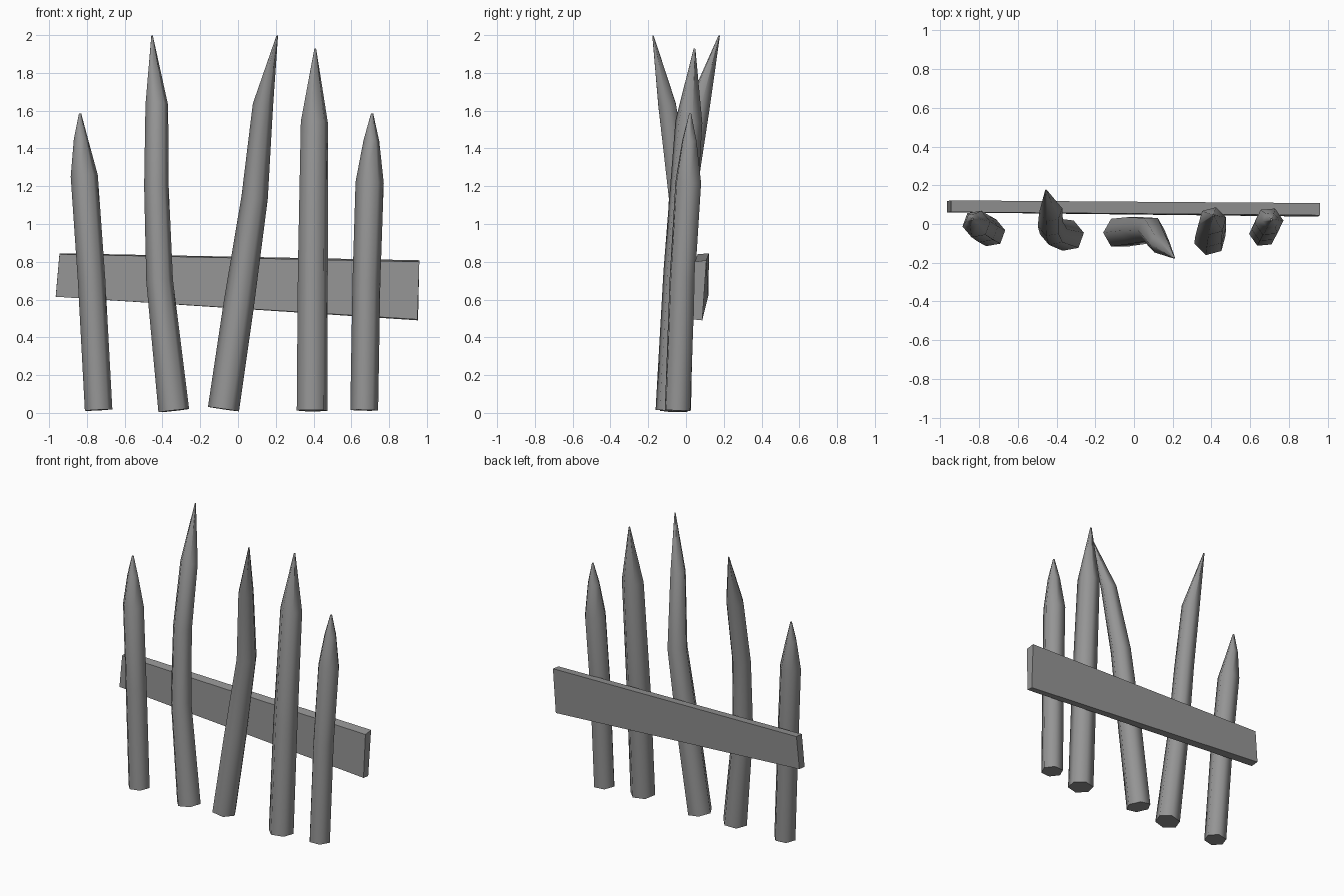
import bpy, bmesh, math
from mathutils import Vector

if "Cube" in bpy.data.objects:
    bpy.data.objects.remove(bpy.data.objects["Cube"])

wood = bpy.data.materials.new("weathered grey")
wood.diffuse_color = (0.3, 0.3, 0.3, 1)
wood.use_nodes = True
wood.node_tree.nodes["Principled BSDF"].inputs["Base Color"].default_value = wood.diffuse_color


def finish(bm, name):
    bmesh.ops.recalc_face_normals(bm, faces=bm.faces)
    me = bpy.data.meshes.new(name)
    bm.to_mesh(me)
    bm.free()
    me.materials.append(wood)
    ob = bpy.data.objects.new(name, me)
    bpy.context.collection.objects.link(ob)
    return ob


def stake(name, rings, turn=0.0, sides=6):
    """Loft a hexagon along (x, y, z, radius) stations, ending in a small tip."""
    bm = bmesh.new()
    pts = [Vector(r[:3]) for r in rings]
    loops = []
    for i, r in enumerate(rings):
        axis = (pts[min(i + 1, len(pts) - 1)] - pts[max(i - 1, 0)]).normalized()
        u = (Vector((1, 0, 0)) - axis * axis.x).normalized()
        v = axis.cross(u)
        loop = []
        for k in range(sides):
            a = math.radians(turn) + 2 * math.pi * k / sides
            loop.append(bm.verts.new(pts[i] + r[3] * (math.cos(a) * u + math.sin(a) * v)))
        loops.append(loop)
    for a, b in zip(loops, loops[1:]):
        for k in range(sides):
            n = (k + 1) % sides
            bm.faces.new((a[k], a[n], b[n], b[k])).smooth = True
    bm.faces.new(loops[0][::-1])
    bm.faces.new(loops[-1])
    # keep the cut bottom edge crisp
    for k in range(sides):
        bm.edges.get((loops[0][k], loops[0][(k + 1) % sides])).smooth = False
    return finish(bm, name)


# Five sharpened, crooked stakes, left to right
stake("stake_far_left", [(-0.738, -0.045, 0.015, 0.074), (-0.775, -0.025, 0.7, 0.074),
                         (-0.814, 0.0, 1.255, 0.073), (-0.832, 0.018, 1.45, 0.038),
                         (-0.836, 0.025, 1.585, 0.006)], 10)
stake("stake_left", [(-0.34, -0.06, 0.012, 0.083), (-0.415, -0.04, 0.7, 0.072),
                     (-0.432, 0.0, 1.2, 0.066), (-0.43, 0.07, 1.63, 0.061),
                     (-0.455, 0.176, 1.998, 0.004)], 10)
stake("stake_middle", [(-0.077, -0.045, 0.02, 0.083), (0.005, -0.035, 0.58, 0.081),
                       (0.088, -0.03, 1.14, 0.07), (0.132, -0.1, 1.63, 0.054),
                       (0.208, -0.175, 1.998, 0.004)])
stake("stake_right", [(0.392, -0.08, 0.012, 0.084), (0.396, -0.04, 0.75, 0.082),
                      (0.404, 0.015, 1.54, 0.074), (0.409, 0.045, 1.928, 0.005)], 15)
stake("stake_far_right", [(0.668, -0.045, 0.014, 0.074), (0.68, -0.02, 0.7, 0.074),
                          (0.697, 0.012, 1.22, 0.075), (0.706, 0.018, 1.44, 0.042),
                          (0.71, 0.022, 1.585, 0.006)], 5)

# Rough-sawn cross rail behind the stakes, wider at its right end
bm = bmesh.new()
ends = []
for corners in (((-0.965, 0.06, 0.615), (-0.965, 0.118, 0.62),
                 (-0.945, 0.122, 0.845), (-0.945, 0.062, 0.84)),
                ((0.95, 0.038, 0.495), (0.953, 0.086, 0.49),
                 (0.96, 0.108, 0.808), (0.96, 0.045, 0.80))):
    ends.append([bm.verts.new(c) for c in corners])
a, b = ends
bm.faces.new(a)
bm.faces.new(b)
for k in range(4):
    n = (k + 1) % 4
    bm.faces.new((a[k], a[n], b[n], b[k]))
finish(bm, "cross_rail")
